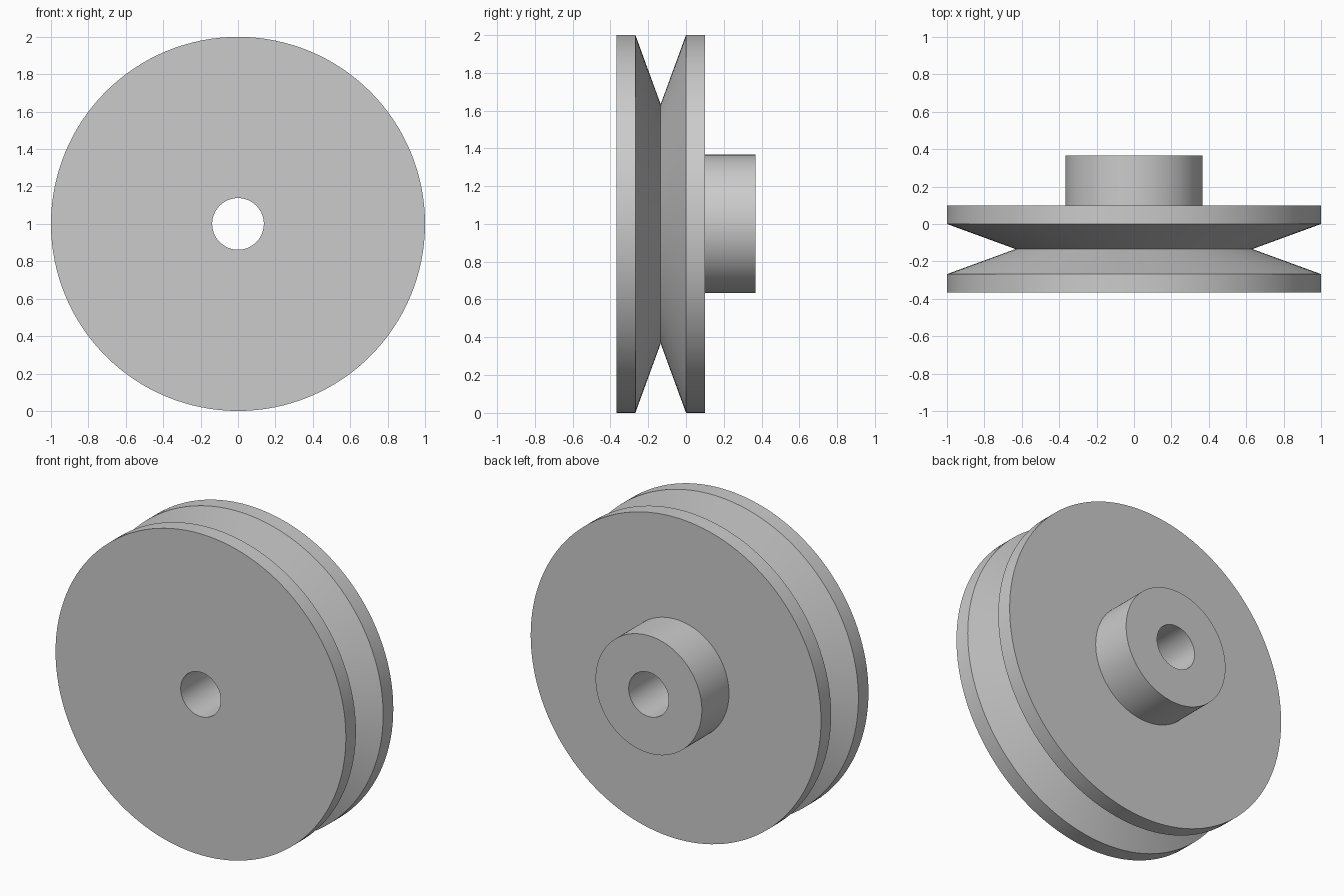
import bpy, bmesh, math
from mathutils import Matrix

if "Cube" in bpy.data.objects:
    bpy.data.objects.remove(bpy.data.objects["Cube"])

SEGMENTS = 128
AXLE_Z = 1.0
BORE_R, HUB_R, GROOVE_R, RIM_R = 0.138, 0.366, 0.633, 1.0

# Closed half-section as (radius, y): bore, front face, V groove, back face, hub
profile = [
    (BORE_R, -0.367), (RIM_R, -0.367), (RIM_R, -0.268), (GROOVE_R, -0.134),
    (RIM_R, 0.0), (RIM_R, 0.1), (HUB_R, 0.1), (HUB_R, 0.367), (BORE_R, 0.367),
]


def lathe(name, section):
    """Revolve a closed section around the horizontal y axis."""
    bm = bmesh.new()
    rings = []
    for i in range(SEGMENTS):
        a = 2 * math.pi * i / SEGMENTS
        rings.append([bm.verts.new((r * math.cos(a), y, r * math.sin(a)))
                      for r, y in section])
    n = len(section)
    for i in range(SEGMENTS):
        a, b = rings[i], rings[(i + 1) % SEGMENTS]
        for j in range(n):
            k = (j + 1) % n
            bm.faces.new((a[j], a[k], b[k], b[j]))
    bmesh.ops.recalc_face_normals(bm, faces=bm.faces[:])
    mesh = bpy.data.meshes.new(name)
    bm.to_mesh(mesh)
    bm.free()
    obj = bpy.data.objects.new(name, mesh)
    bpy.context.collection.objects.link(obj)
    return obj


# Grooved pulley wheel with its hub and through bore
pulley = lathe("pulley_wheel", profile)
pulley.location.z = AXLE_Z
bpy.context.view_layer.objects.active = pulley
pulley.select_set(True)
bpy.ops.object.shade_smooth_by_angle(angle=math.radians(30))
